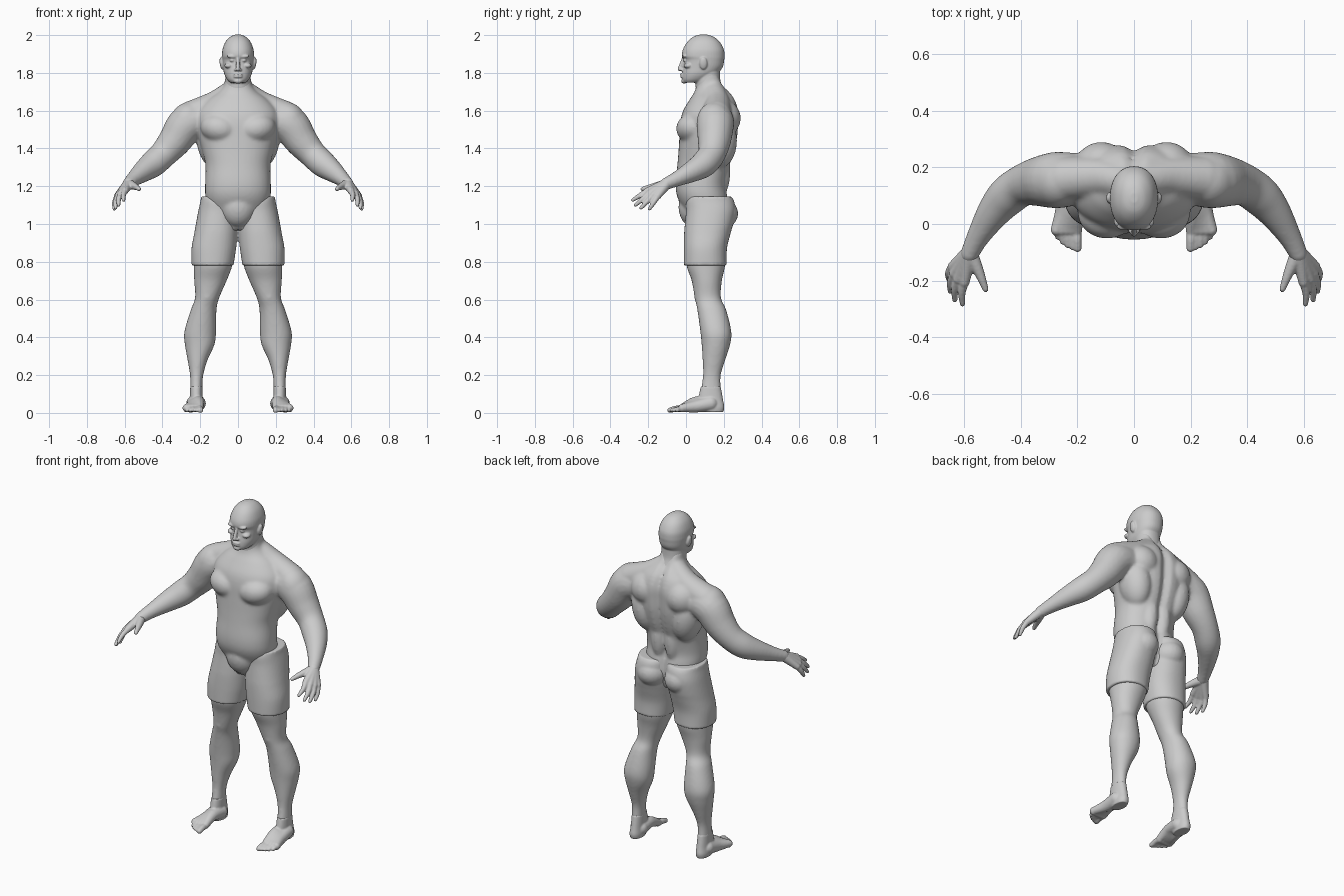
import bpy, bmesh, math
from mathutils import Vector, Matrix


def spline(rows, steps=5):
    # Catmull-Rom interpolation of rows of numbers
    out = []
    for i in range(len(rows) - 1):
        p = [rows[max(0, min(len(rows) - 1, i + k))] for k in (-1, 0, 1, 2)]
        for s in range(steps):
            t = s / steps
            out.append([0.5 * (2 * b + (c - a) * t + (2 * a - 5 * b + 4 * c - d) * t * t
                               + (3 * b - a - 3 * c + d) * t ** 3) for a, b, c, d in zip(*p)])
    return out + [list(rows[-1])]


def skin(bm, rings):
    vs = [[bm.verts.new(p) for p in r] for r in rings]
    n = len(vs[0])
    for a, b in zip(vs, vs[1:]):
        for i in range(n):
            bm.faces.new((a[i], a[(i + 1) % n], b[(i + 1) % n], b[i]))
    bm.faces.new(vs[0][::-1])
    bm.faces.new(vs[-1])


def column(bm, rows, sides=(1,), power=2.2, groove=0.0):
    # stacked horizontal sections: (z, centre x, half width, front y, back y)
    for s in sides:
        rings = []
        for z, x, rx, y0, y1 in spline(rows):
            ring = []
            for k in range(40):
                a = math.tau * k / 40
                c, d = math.cos(a), math.sin(a)
                px = rx * math.copysign(abs(c) ** (2 / power), c)
                py = (y1 - y0) / 2 * math.copysign(abs(d) ** (2 / power), d)
                if d > 0:
                    py -= groove * math.exp(-(px / 0.025) ** 2)
                ring.append((s * (x + px), (y0 + y1) / 2 + py, z))
            rings.append(ring)
        skin(bm, rings)


def blob(bm, pos, size, sides=(1, -1), tilt=0):
    for s in sides:
        m = (Matrix.Translation((s * pos[0], pos[1], pos[2])) @ Matrix.Rotation(s * tilt, 4, 'Y')
             @ Matrix.Diagonal((*size, 1)))
        bmesh.ops.create_uvsphere(bm, u_segments=24, v_segments=16, radius=1, matrix=m)


def limb(bm, rows, sides=(1, -1)):
    # round tube with rounded ends through (x, y, z, radius)
    pts = spline(rows)
    for s in sides:
        rings = []
        for i, p in enumerate(pts):
            t = (Vector(pts[min(i + 1, len(pts) - 1)][:3]) - Vector(pts[max(i - 1, 0)][:3])).normalized()
            u = t.cross(Vector((0.3, 0.2, 1))).normalized()
            v = t.cross(u)
            ring = []
            for k in range(20):
                a = math.tau * k / 20
                q = Vector(p[:3]) + p[3] * (math.cos(a) * u + math.sin(a) * v)
                ring.append((s * q.x, q.y, q.z))
            rings.append(ring)
        skin(bm, rings)
        for e in (rows[0], rows[-1]):
            blob(bm, e[:3], (e[3],) * 3, (s,))


def finish(bm, name, voxel, smooth):
    bmesh.ops.recalc_face_normals(bm, faces=bm.faces[:])
    me = bpy.data.meshes.new(name)
    bm.to_mesh(me)
    bm.free()
    ob = bpy.data.objects.new(name, me)
    bpy.context.collection.objects.link(ob)
    r = ob.modifiers.new("fuse", 'REMESH')
    r.mode, r.voxel_size, r.use_smooth_shade = 'VOXEL', voxel, True
    m = ob.modifiers.new("soften", 'SMOOTH')
    m.factor, m.iterations = 0.5, smooth


BOTH = (1, -1)

# body: trunk, muscles, arms and legs
bm = bmesh.new()
column(bm, [(.97, 0, .10, .03, .20), (1.06, 0, .15, -.005, .23), (1.14, 0, .172, -.045, .225),
            (1.21, 0, .174, -.055, .216), (1.31, 0, .172, -.046, .236), (1.38, 0, .188, -.04, .258),
            (1.46, 0, .208, -.035, .275), (1.54, 0, .22, -.03, .28), (1.60, 0, .21, -.015, .28),
            (1.66, 0, .16, .02, .262), (1.70, 0, .105, .045, .235), (1.74, 0, .073, .055, .20),
            (1.80, 0, .066, .055, .175)], power=2.25, groove=.025)
blob(bm, (.095, .04, 1.505), (.105, .092, .08), tilt=-.2)        # chest
blob(bm, (.115, .19, 1.56), (.10, .10, .10))                     # shoulder blades
blob(bm, (.135, .17, 1.44), (.085, .10, .15), tilt=.15)          # back
blob(bm, (.045, .18, 1.28), (.05, .055, .14))                    # lower back
blob(bm, (0, .045, 1.09), (.095, .085, .11), (1,))               # lower belly
limb(bm, [(.03, .145, 1.71, .055), (.12, .165, 1.635, .07), (.24, .16, 1.575, .08)])
blob(bm, (.275, .15, 1.545), (.085, .092, .105), tilt=-.5)       # shoulders
limb(bm, [(.19, .16, 1.55, .09), (.27, .155, 1.53, .10), (.335, .15, 1.44, .088),
          (.395, .135, 1.37, .074), (.45, .095, 1.318, .071), (.50, .035, 1.28, .058),
          (.55, -.045, 1.24, .041), (.58, -.105, 1.213, .033)])
column(bm, [(1.04, .10, .09, .02, .23), (.95, .113, .105, .0, .225), (.87, .125, .11, .0, .21),
            (.78, .132, .102, .003, .207), (.70, .146, .086, .03, .19), (.61, .163, .064, .046, .185),
            (.545, .182, .068, .06, .213), (.43, .2, .084, .076, .24), (.36, .203, .078, .083, .233),
            (.28, .214, .053, .088, .208), (.20, .219, .035, .09, .184), (.13, .221, .032, .08, .184),
            (.07, .222, .033, .07, .19)], BOTH, 2.1)
blob(bm, (.165, .085, .615), (.04, .042, .045))                  # kneecaps
finish(bm, "body", .009, 6)

# shorts: two close-fitting legs and the seat
bm = bmesh.new()
column(bm, [(.78, .135, .111, -.012, .216), (.87, .128, .118, -.012, .217), (.95, .117, .115, -.01, .236),
            (1.0, .111, .112, -.006, .25), (1.07, .104, .106, .0, .262), (1.12, .099, .1, .0, .255),
            (1.145, .098, .098, .01, .24)], BOTH, 2.2)
blob(bm, (.092, .17, 1.055), (.092, .106, .088))
finish(bm, "shorts", .008, 2)

# head: skull, face features and ears
bm = bmesh.new()
column(bm, [(2.003, 0, .012, .075, .11), (1.992, 0, .04, .04, .145), (1.965, 0, .066, .008, .178),
            (1.925, 0, .082, -.016, .2), (1.89, 0, .085, -.022, .204), (1.868, 0, .083, -.011, .202),
            (1.83, 0, .079, -.015, .194), (1.795, 0, .073, -.02, .165), (1.765, 0, .058, -.02, .12),
            (1.748, 0, .04, -.012, .08)], power=2.2)
column(bm, [(1.71, 0, .069, .052, .2), (1.76, 0, .067, .05, .182), (1.83, 0, .066, .05, .18)])
limb(bm, [(0, -.014, 1.875, .009), (0, -.025, 1.845, .01), (0, -.034, 1.82, .011)], (1,))
blob(bm, (.012, -.022, 1.817), (.009, .011, .008))               # nostrils
blob(bm, (.034, -.009, 1.887), (.028, .013, .009), tilt=-.1)     # brows
blob(bm, (.031, -.003, 1.866), (.014, .012, .008))               # eyes
blob(bm, (.05, .012, 1.838), (.022, .025, .014))                 # cheekbones
for z in (1.792, 1.780):                                         # lips
    blob(bm, (0, -.019, z), (.025, .013, .006), (1,))
blob(bm, (0, -.009, 1.757), (.024, .016, .014), (1,))            # chin
blob(bm, (.086, .092, 1.85), (.011, .021, .033), tilt=.15)       # ears
finish(bm, "head", .0045, 2)

# hands: palm spokes, fingers and thumb
bm = bmesh.new()
W = (.58, -.1, 1.215)
fingers = [((.598, -.205, 1.175), (.605, -.282, 1.127)), ((.620, -.195, 1.162), (.632, -.268, 1.10)),
           ((.634, -.175, 1.152), (.648, -.238, 1.085)), ((.640, -.150, 1.147), (.655, -.193, 1.08))]
for base, tip in fingers:
    mid = [(a + b) / 2 for a, b in zip(base, tip)]
    mid[0] += .006
    limb(bm, [(*W, .028), (*base, .018)])
    limb(bm, [(*base, .0155), (*mid, .0135), (*tip, .0095)])
limb(bm, [(.575, -.11, 1.21, .027), (.549, -.165, 1.2, .019), (.535, -.2, 1.193, .0145), (.524, -.23, 1.185, .011)])
finish(bm, "hands", .005, 2)

# feet: heel, instep and toes
bm = bmesh.new()
column(bm, [(.004, .222, .033, .09, .197), (.03, .222, .037, .07, .203), (.07, .221, .034, .065, .196),
            (.14, .221, .032, .078, .184)], BOTH)
for i in range(5):
    x = .203 + .0175 * i
    tip = -.085 + .0035 * i * i * .7
    r = .0165 if i == 0 else .0115
    limb(bm, [(.21 + .006 * i, .13, .05, .04), (.21 + .009 * i, .05, .054 - .005 * i, .032),
              (x, -.02, .026, .021)])
    limb(bm, [(x, -.02, .021, .018), (x - .002, (tip - .02) / 2, .022, r), (x - .004, tip, .014, r * .88)])
bmesh.ops.bisect_plane(bm, geom=bm.verts[:] + bm.edges[:] + bm.faces[:], plane_co=(0, 0, .002), plane_no=(0, 0, 1))
for v in bm.verts:                                               # flat soles
    v.co.z = max(v.co.z, .001)
finish(bm, "feet", .005, 2)
